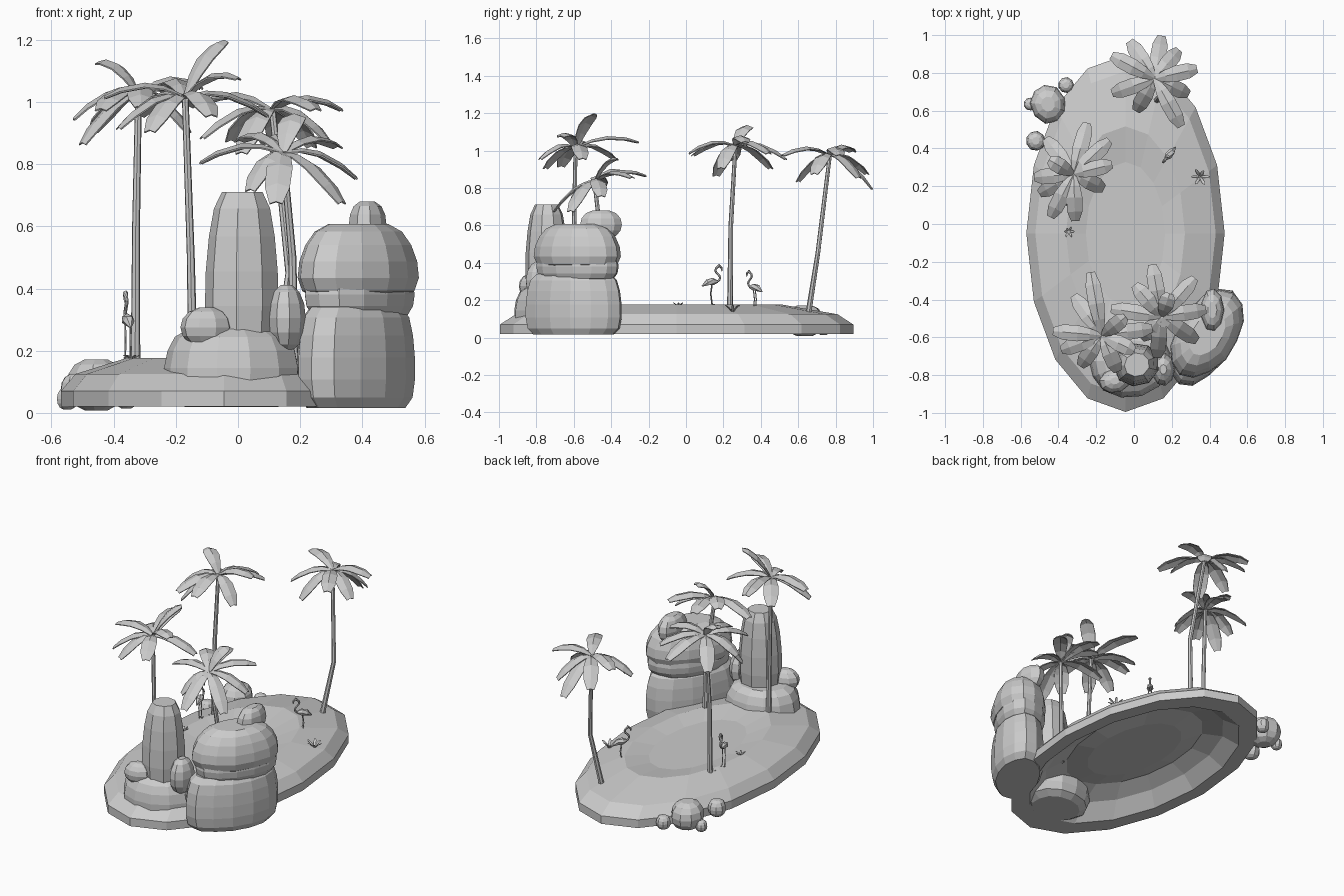
import bpy, bmesh, random
from math import sin, cos, radians, pi
from mathutils import Vector

random.seed(4)
if "Cube" in bpy.data.objects:
    bpy.data.objects.remove(bpy.data.objects["Cube"])

GREY = (0.6, 0.6, 0.6, 1)
material = bpy.data.materials.new("pale grey")
material.use_nodes = True
material.diffuse_color = GREY
material.node_tree.nodes["Principled BSDF"].inputs["Base Color"].default_value = GREY


def finish(name, bm, thickness=0):
    """Turn a bmesh into a named, flat-shaded object."""
    bmesh.ops.recalc_face_normals(bm, faces=bm.faces)
    mesh = bpy.data.meshes.new(name)
    bm.to_mesh(mesh)
    bm.free()
    mesh.materials.append(material)
    obj = bpy.data.objects.new(name, mesh)
    bpy.context.collection.objects.link(obj)
    if thickness:
        modifier = obj.modifiers.new("thickness", "SOLIDIFY")
        modifier.thickness = thickness
    return obj


def bridge(bm, rings, closed=True):
    """Join successive rings of vertices with quads."""
    for lower, upper in zip(rings, rings[1:]):
        count = len(lower)
        for i in range(count if closed else count - 1):
            j = (i + 1) % count
            bm.faces.new((lower[i], lower[j], upper[j], upper[i]))


def stacked_rings(name, profile, centre, radius_x, radius_y, turn=0, sides=16, jitter=0):
    """Stack elliptical rings given as (scale, height), capped at both ends."""
    bm = bmesh.new()
    heading = radians(turn)
    wobble = [1 + random.uniform(-jitter, jitter) for _ in range(sides)]
    rings = []
    for scale, height in profile:
        ring = []
        for i in range(sides):
            angle = 2 * pi * i / sides
            x = radius_x * scale * wobble[i] * cos(angle)
            y = radius_y * scale * wobble[i] * sin(angle)
            ring.append(bm.verts.new((centre[0] + x * cos(heading) - y * sin(heading),
                                      centre[1] + x * sin(heading) + y * cos(heading), height)))
        rings.append(ring)
    bridge(bm, rings)
    bm.faces.new(rings[0])
    bm.faces.new(rings[-1])
    return finish(name, bm)


def boulder(name, centre, size, turn=0, softness=0.7, sides=9, taper=0):
    """Low-poly stone; low softness makes it blocky, taper narrows the top."""
    profile = []
    for step in range(-3, 4):
        tilt = radians(step * 25)
        scale = cos(tilt) ** softness * (1 - taper * sin(tilt))
        profile.append((scale, centre[2] + size[2] * sin(tilt)))
    return stacked_rings(name, profile, centre, size[0], size[1], turn, sides, 0.03)


def tube(bm, points, radii, sides=6):
    """Sweep a round section along a path."""
    points = [Vector(p) for p in points]
    rings = []
    for i, point in enumerate(points):
        along = (points[min(i + 1, len(points) - 1)] - points[max(i - 1, 0)]).normalized()
        u = along.cross(Vector((0.3, 1, 0.1))).normalized()
        v = along.cross(u)
        rings.append([bm.verts.new(point + radii[i] * (u * cos(2 * pi * k / sides) + v * sin(2 * pi * k / sides)))
                      for k in range(sides)])
    bridge(bm, rings)
    bm.faces.new(rings[0])
    bm.faces.new(rings[-1])


def blade(bm, root, azimuth, length, rise, width, arch):
    """Arched leaf, folded along its middle."""
    heading = radians(azimuth)
    outward = Vector((cos(heading), sin(heading), 0))
    sideways = Vector((-sin(heading), cos(heading), 0))
    rows = []
    for t, spread in ((0, 0.25), (0.25, 0.75), (0.5, 1), (0.8, 0.95), (1, 0.5)):
        middle = Vector(root) + outward * length * t
        middle.z += 4 * arch * t * (1 - t) + rise * t
        edge = sideways * width * spread / 2
        fold = Vector((0, 0, width * spread / 6))
        rows.append([bm.verts.new(p) for p in (middle - edge - fold, middle, middle + edge - fold)])
    bridge(bm, rows, closed=False)


def palm(name, base, bend, crown, *leaves):
    """Bent trunk; each leaf is (azimuth, length, tip rise), sizes in hundredths."""
    bm = bmesh.new()
    tube(bm, (base, bend, crown), (0.016, 0.013, 0.011), 7)
    finish(name + "_trunk", bm)
    bm = bmesh.new()
    for azimuth, length, rise in leaves:
        blade(bm, crown, azimuth, length / 100, rise / 100, 0.085, 0.042)
    finish(name + "_leaves", bm, 0.005)


def wading_bird(name, centre, azimuth):
    """Long-legged bird with a curved neck."""
    heading = radians(azimuth)
    bm = bmesh.new()

    def place(forward, up, side=0):
        return (centre[0] + forward * cos(heading) - side * sin(heading),
                centre[1] + forward * sin(heading) + side * cos(heading), centre[2] + up)

    # Body, then S-shaped neck ending in a drooping bill
    tube(bm, [place(-0.055, 0.1), place(-0.025, 0.12), place(0.005, 0.125), place(0.03, 0.125)],
         (0.003, 0.018, 0.02, 0.007))
    neck = [place(0.03 + 0.013 * sin(2 * pi * k / 8), 0.125 + 0.01 * k) for k in range(8)]
    bill = [place(0.038, 0.21), place(0.05, 0.2), place(0.053, 0.18)]
    tube(bm, neck + bill, [0.006] * len(neck) + [0.009, 0.006, 0.002])
    for side in (-0.008, 0.008):
        knee, foot = place(-0.008, 0.06, side), place(0, 0, side)
        tube(bm, (place(0, 0.115, side), knee, foot), [0.003] * 3, 4)
        tube(bm, (foot, place(0.015, 0.002, side)), (0.005, 0.003), 4)
    return finish(name, bm)


# Island: hollow faceted shell with a shallow basin on top
stacked_rings("island", [(0.38, 0.125), (0.55, 0.145), (0.72, 0.1), (0.85, 0.02), (1, 0.02), (1, 0.07),
                         (0.91, 0.125), (0.6, 0.176), (0.4, 0.15)], (-0.045, -0.05), 0.525, 0.945)

# Stacked boulders at the front corner
boulder("stack_lower", (0.38, -0.6, 0.178), (0.28, 0.15, 0.168), 60, 0.16, 14, 0.04)
boulder("stack_middle", (0.39, -0.575, 0.38), (0.245, 0.145, 0.085), 58, 0.3, 14)
boulder("stack_upper", (0.388, -0.58, 0.487), (0.255, 0.155, 0.125), 56, 0.38, 14, 0.16)
boulder("stack_cap", (0.415, -0.455, 0.605), (0.062, 0.115, 0.078))

# Rock pillar on its low mound
boulder("mound", (-0.02, -0.73, 0.145), (0.22, 0.185, 0.13), 10, 0.3, 13, 0.05)
boulder("pillar", (0.016, -0.745, 0.455), (0.122, 0.11, 0.265), 22, 0.33, 9, 0.13)
boulder("mound_stone_front", (-0.1, -0.83, 0.275), (0.085, 0.065, 0.066), 15, 0.9)
boulder("mound_stone_side", (0.155, -0.77, 0.305), (0.062, 0.09, 0.11), 0, 0.9)

# Shore stones
boulder("shore_stone_large", (-0.455, 0.635, 0.09), (0.095, 0.105, 0.085), 20)
for name, x, y, z, r in (("left", -0.36, 0.735, 0.055, 0.042), ("middle", -0.55, 0.635, 0.045, 0.035),
                         ("right", -0.52, 0.44, 0.075, 0.052)):
    boulder("shore_stone_" + name, (x, y, z), (r, r, r))

# Palms
palm("palm_left", (-0.33, 0.235, 0.13), (-0.328, 0.24, 0.6), (-0.32, 0.265, 1.03),
     (75, 28, -7), (43, 26, -4), (14, 21, 2), (-26, 18, -12), (-88, 25, -4),
     (242, 26, -5), (210, 21, -16), (185, 21, -8), (150, 15, 10), (128, 24, -12))
palm("palm_back", (0.12, 0.655, 0.13), (0.165, 0.705, 0.45), (0.11, 0.77, 0.98),
     (81, 23, -18), (124, 24, -10), (152, 26, 2), (199, 24, -9), (240, 20, -14),
     (-61, 29, 0), (-25, 20, -10), (13, 23, 0), (50, 20, -12))
palm("palm_front", (-0.145, -0.6, 0.15), (-0.152, -0.6, 0.5), (-0.17, -0.59, 1.02),
     (100, 34, 3), (125, 26, -6), (175, 26, 0), (200, 23, -10), (235, 20, -11),
     (-66, 21, -6), (-25, 19, 6), (8, 27, -6), (38, 16, 18))
palm("palm_low", (0.18, -0.44, 0.13), (0.175, -0.45, 0.5), (0.145, -0.49, 0.84),
     (100, 28, 3), (49, 27, 2), (9, 24, -8), (-34, 23, -16), (-96, 22, -16),
     (228, 16, -12), (171, 27, -3), (130, 22, 4), (70, 13, 12))

# Birds
wading_bird("wading_bird_left", (-0.355, 0.14, 0.175), 100)
wading_bird("wading_bird_right", (0.185, 0.365, 0.145), 230)

# Grass tufts
for name, root, size in (("grass_left", (-0.345, -0.04, 0.16), 0.03), ("grass_right", (0.35, 0.25, 0.135), 0.045),
                         ("grass_palm", (-0.33, 0.21, 0.15), 0.025)):
    bm = bmesh.new()
    for k in range(6):
        blade(bm, root, k * 60, size * random.uniform(0.7, 1.1), size * 0.9, size / 3, 0.006)
    finish(name, bm, 0.002)
